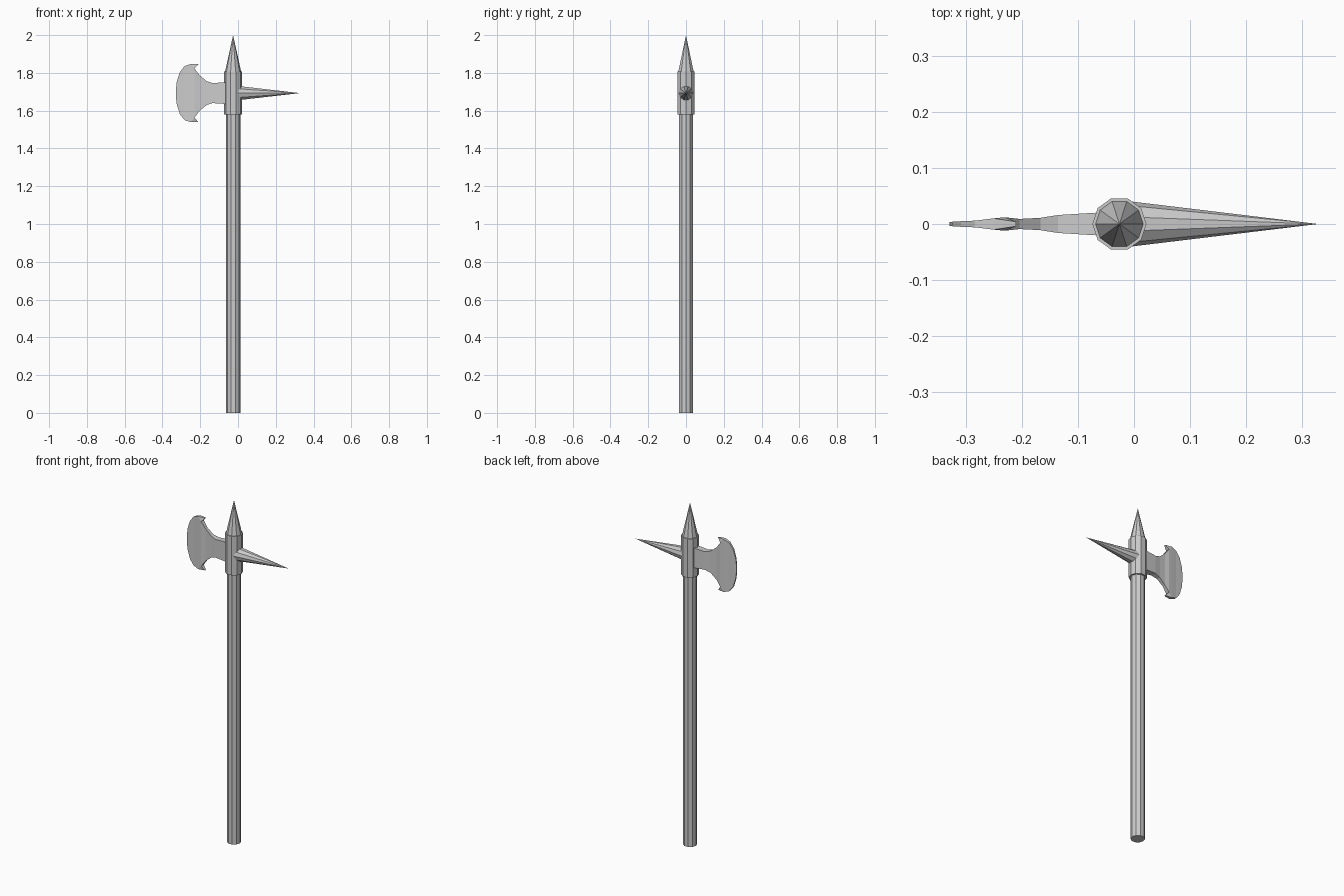
import bpy, bmesh, math

if "Cube" in bpy.data.objects:
    bpy.data.objects.remove(bpy.data.objects["Cube"])

CX = -0.026   # shaft axis
HZ = 1.693    # height of the axe head axis


def ten_sided(name, r1, r2, start, length, along_x=False):
    """Ten-sided cylinder or cone running up z, or along +x."""
    bm = bmesh.new()
    bmesh.ops.create_cone(bm, cap_ends=True, segments=10, radius1=r1,
                          radius2=r2, depth=length)
    if r2 == 0:
        bmesh.ops.remove_doubles(bm, verts=bm.verts, dist=1e-5)
    # turn each section so its vertices match the axis the facets start from
    top = max(bm.verts, key=lambda v: (round(v.co.x, 4), -v.co.z))
    turn = -math.atan2(top.co.y, top.co.x) + (math.pi / 10 if along_x else 0)
    c, s = math.cos(turn), math.sin(turn)
    for v in bm.verts:
        x, y, z = v.co
        x, y, z = x * c - y * s, x * s + y * c, z + length / 2
        v.co = (start + z, y, HZ - x) if along_x else (CX + x, y, start + z)
    return finish(name, bm)


def finish(name, bm):
    bmesh.ops.recalc_face_normals(bm, faces=bm.faces)
    me = bpy.data.meshes.new(name)
    bm.to_mesh(me)
    bm.free()
    ob = bpy.data.objects.new(name, me)
    bpy.context.collection.objects.link(ob)
    return ob


# pole, socket and the two spikes
ten_sided("shaft", 0.038, 0.038, 0.0, 1.62)
ten_sided("socket", 0.048, 0.048, 1.58, 0.228)
ten_sided("top_spike", 0.043, 0.0, 1.805, 0.195)
ten_sided("back_spike", 0.040, 0.0, -0.004, 0.332, along_x=True)

# axe blade: sections from the neck out to the edge (x, half height, half thickness)
sections = [(-0.045, 0.058, 0.021), (-0.07, 0.057, 0.020), (-0.135, 0.053, 0.016),
            (-0.167, 0.064, 0.011), (-0.204, 0.095, 0.009), (-0.230, 0.130, 0.012),
            (-0.250, 0.154, 0.010), (-0.283, 0.143, 0.006), (-0.308, 0.111, 0.005),
            (-0.324, 0.060, 0.004), (-0.329, 0.018, 0.003)]
NOTCH = 5
bm = bmesh.new()
rings = [[bm.verts.new((x, sy * t, HZ + sz * h))
          for sy, sz in ((-1, -1), (-1, 1), (1, 1), (1, -1))] for x, h, t in sections]
for i, (a, b) in enumerate(zip(rings, rings[1:])):
    for k in range(4):
        n = (k + 1) % 4
        if i == NOTCH and k in (1, 3):
            continue  # the horns close these gaps
        bm.faces.new((a[k], a[n], b[n], b[k]))
bm.faces.new(rings[0])
bm.faces.new(rings[-1])

# back-swept horns at the blade's top and bottom
for sz, f, g in ((1, 1, 2), (-1, 0, 3)):
    a, b = rings[NOTCH], rings[NOTCH + 1]
    tf = bm.verts.new((-0.210, -0.004, HZ + sz * 0.153))
    tg = bm.verts.new((-0.210, 0.004, HZ + sz * 0.153))
    bm.faces.new((a[f], tf, b[f]))
    bm.faces.new((a[g], tg, b[g]))
    bm.faces.new((a[f], a[g], tg, tf))
    bm.faces.new((tf, tg, b[g], b[f]))
finish("axe_blade", bm)
